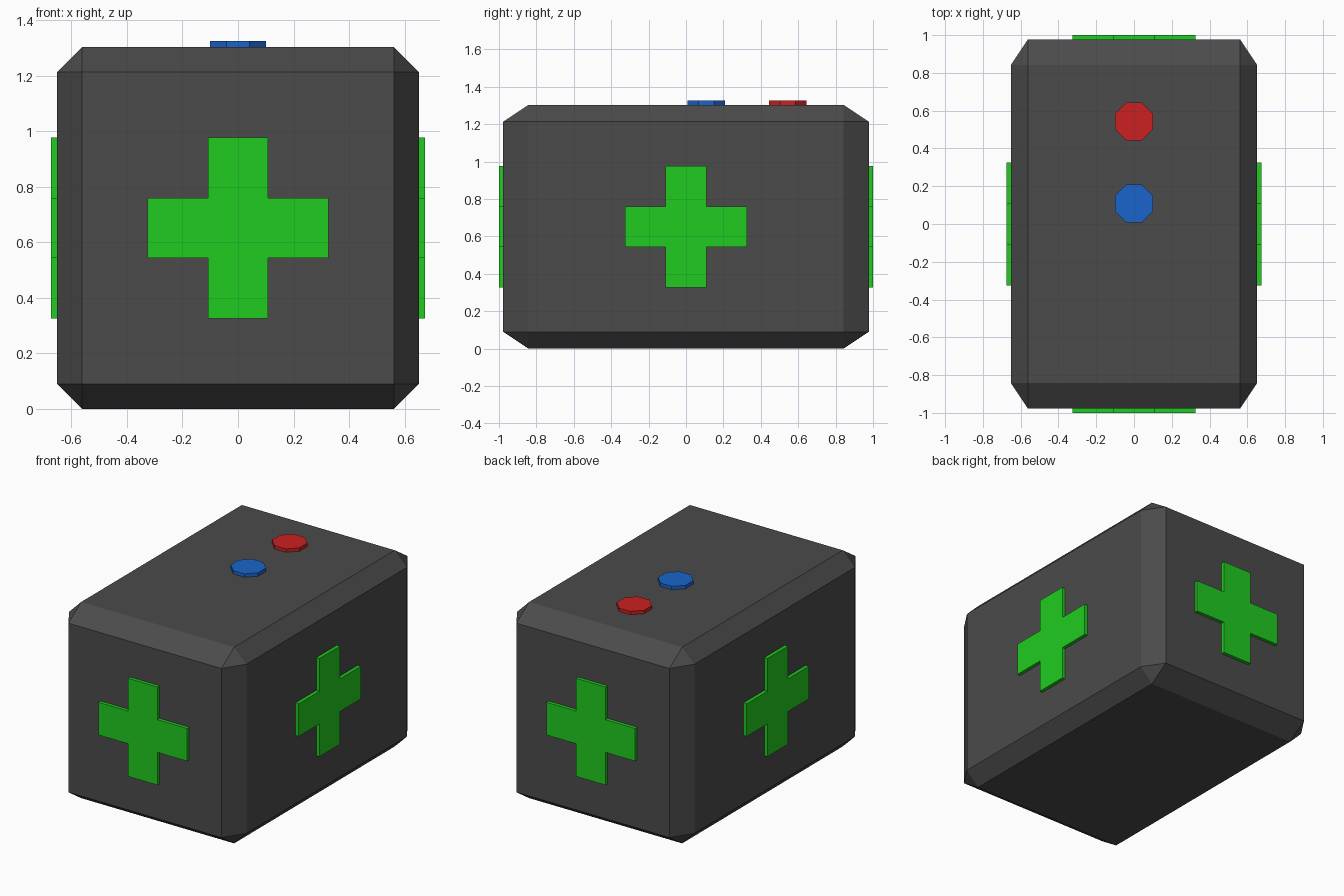
import bpy, bmesh
from math import pi
from mathutils import Matrix

if "Cube" in bpy.data.objects:
    bpy.data.objects.remove(bpy.data.objects["Cube"])

U = 0.6515            # half width of the body
ZC = U                # height of the body centre
Y = 1.5 * U           # half depth of the body
D = 1.0 - Y           # how far crosses and buttons stand out
SINK = 0.02           # overlap into the body


def material(name, rgb):
    m = bpy.data.materials.new(name)
    m.diffuse_color = (*rgb, 1)
    m.use_nodes = True
    m.node_tree.nodes["Principled BSDF"].inputs["Base Color"].default_value = m.diffuse_color
    return m


dark = material("dark_grey", (0.07, 0.07, 0.07))
green = material("green", (0.015, 0.6, 0.015))
red = material("red", (0.6, 0.015, 0.015))
blue = material("blue", (0.01, 0.13, 0.6))


def finish(bm, name, mat):
    bmesh.ops.recalc_face_normals(bm, faces=bm.faces)
    me = bpy.data.meshes.new(name)
    bm.to_mesh(me)
    bm.free()
    me.materials.append(mat)
    ob = bpy.data.objects.new(name, me)
    bpy.context.collection.objects.link(ob)
    return ob


# Body: chamfered cube stretched in depth
bm = bmesh.new()
bmesh.ops.create_cube(bm, size=2)
bmesh.ops.bevel(bm, geom=bm.edges[:], offset=0.138, offset_type='OFFSET',
                segments=1, affect='EDGES')
bmesh.ops.transform(bm, verts=bm.verts,
                    matrix=Matrix.Translation((0, 0, ZC)) @ Matrix.Diagonal((U, Y, U, 1)))
finish(bm, "case_body", dark)


# Crosses: extruded plus outline on each of the four sides
def cross(name, angle, dist):
    a, b = U / 2, U / 6
    quarter = [(a, -b), (a, b), (b, b)]
    outline = []
    for i in range(4):
        for x, z in quarter:
            for _ in range(i):
                x, z = -z, x
            outline.append((x, z))
    bm = bmesh.new()
    face = bm.faces.new([bm.verts.new((x, -dist + SINK, z)) for x, z in outline])
    ext = bmesh.ops.extrude_face_region(bm, geom=[face], use_keep_orig=True)
    moved = [v for v in ext["geom"] if isinstance(v, bmesh.types.BMVert)]
    bmesh.ops.translate(bm, verts=moved, vec=(0, -D - SINK, 0))
    bmesh.ops.transform(bm, verts=bm.verts,
                        matrix=Matrix.Translation((0, 0, ZC)) @ Matrix.Rotation(angle, 4, 'Z'))
    finish(bm, name, green)


for i, side in enumerate(("front", "right", "back", "left")):
    cross(side + "_cross", i * pi / 2, Y if i % 2 == 0 else U)


# Buttons: eight-sided discs on the top
def button(name, y, mat):
    bm = bmesh.new()
    h = D + SINK
    bmesh.ops.create_cone(bm, cap_ends=True, segments=8, radius1=U / 6,
                          radius2=U / 6, depth=h,
                          matrix=Matrix.Translation((0, y, 2 * U + D - h / 2))
                          @ Matrix.Rotation(pi / 8, 4, 'Z'))
    finish(bm, name, mat)


button("blue_button", U / 6, blue)
button("red_button", U * 5 / 6, red)
